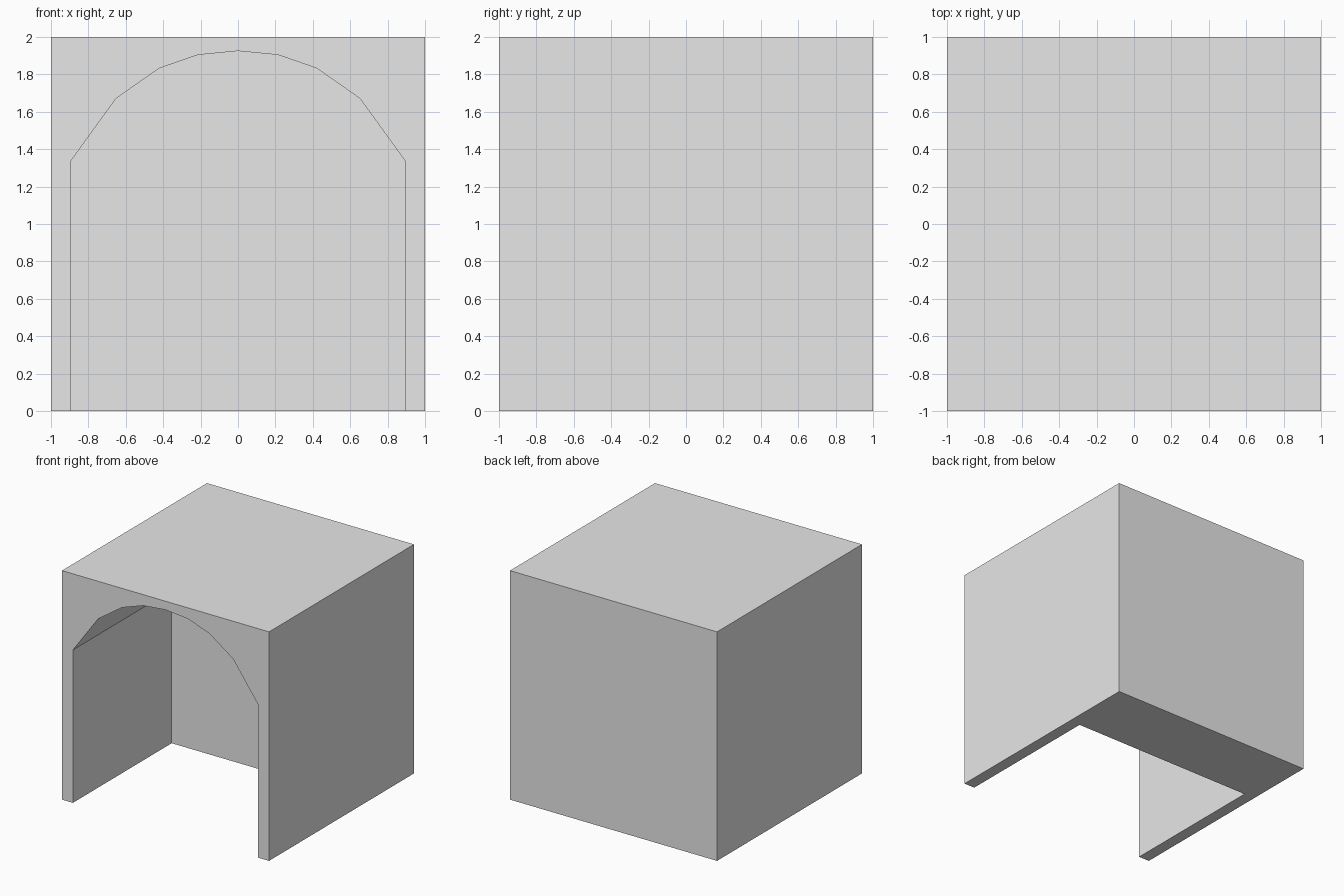
import bpy
import bmesh

cube = bpy.data.objects.get("Cube")
if cube:
    bpy.data.objects.remove(cube, do_unlink=True)

# Plain grey finish
grey = bpy.data.materials.new("light_grey")
grey.use_nodes = True
colour = (0.8, 0.8, 0.8, 1)
grey.diffuse_color = colour
grey.node_tree.nodes["Principled BSDF"].inputs["Base Color"].default_value = colour


def prism(name, outline, y_front, y_back):
    """Extrude an (x, z) outline along y into a closed solid."""
    bm = bmesh.new()
    face = bm.faces.new([bm.verts.new((x, y_front, z)) for x, z in outline])
    extruded = bmesh.ops.extrude_face_region(bm, geom=[face])["geom"]
    verts = [v for v in extruded if isinstance(v, bmesh.types.BMVert)]
    bmesh.ops.translate(bm, verts=verts, vec=(0, y_back - y_front, 0))
    bmesh.ops.recalc_face_normals(bm, faces=bm.faces)
    mesh = bpy.data.meshes.new(name)
    bm.to_mesh(mesh)
    bm.free()
    mesh.materials.append(grey)
    obj = bpy.data.objects.new(name, mesh)
    bpy.context.collection.objects.link(obj)
    return obj


# Solid block
block = prism("alcove_block", [(-1, 0), (1, 0), (1, 2), (-1, 2)], -1, 1)

# Arched recess, open at the front and the bottom
half_arch = [(0.895, -0.2), (0.895, 1.335), (0.652, 1.671), (0.422, 1.832), (0.215, 1.904)]
arch = half_arch + [(0, 1.925)] + [(-x, z) for x, z in reversed(half_arch)]
cutter = prism("recess_cutter", arch, -1.2, 0.363)
cutter.hide_render = True

cut = block.modifiers.new("recess", "BOOLEAN")
cut.operation = "DIFFERENCE"
cut.solver = "EXACT"
cut.object = cutter

# Bake the cut and drop the cutter
bpy.context.view_layer.objects.active = block
block.select_set(True)
bpy.ops.object.modifier_apply(modifier=cut.name)
bpy.data.objects.remove(cutter, do_unlink=True)
